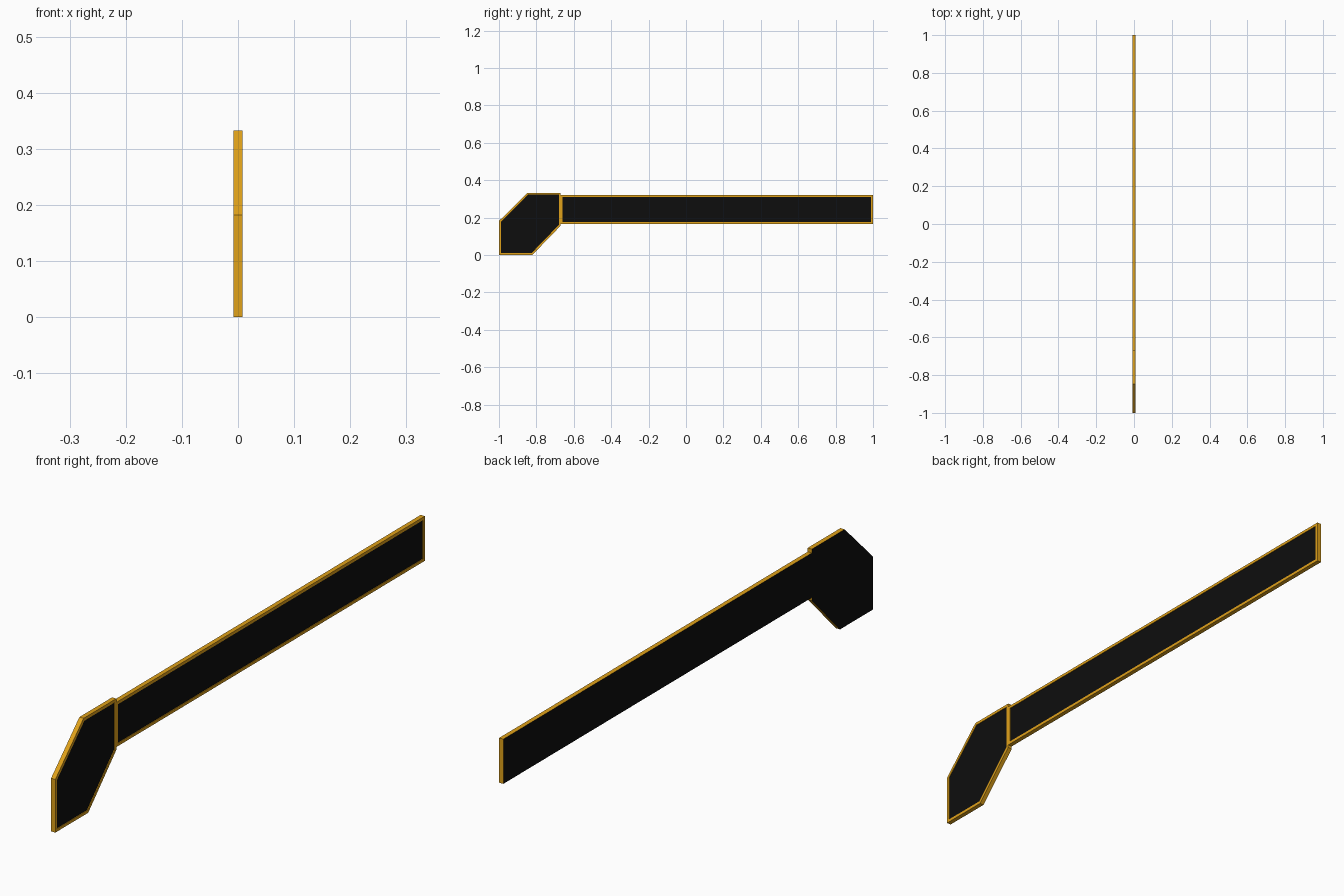
import bpy
import bmesh

if "Cube" in bpy.data.objects:
    bpy.data.objects.remove(bpy.data.objects["Cube"])

HALF = 0.008      # half of the sign thickness
RIM = 0.010       # width of the raised border
RECESS = 0.002    # depth of the dark panel behind the border


def material(name, color):
    m = bpy.data.materials.new(name)
    m.diffuse_color = color
    m.use_nodes = True
    m.node_tree.nodes["Principled BSDF"].inputs["Base Color"].default_value = m.diffuse_color
    return m


gold = material("gold_trim", (0.75, 0.36, 0.01, 1))
black = material("black_panel", (0.004, 0.004, 0.004, 1))


def framed_panel(name, outline):
    """Thin slab from a (y, z) outline: gold rim, black back, recessed black face."""
    bm = bmesh.new()
    back = bm.faces.new([bm.verts.new((-HALF, y, z)) for y, z in outline])
    res = bmesh.ops.extrude_face_region(bm, geom=[back], use_keep_orig=True)
    top = [v for v in res["geom"] if isinstance(v, bmesh.types.BMVert)]
    bmesh.ops.translate(bm, verts=top, vec=(2 * HALF, 0, 0))
    bmesh.ops.recalc_face_normals(bm, faces=bm.faces[:])
    front = next(f for f in bm.faces if all(v.co.x > 0 for v in f.verts))
    # border, then a small step down to the panel
    bmesh.ops.inset_region(bm, faces=[front], thickness=RIM, use_even_offset=True)
    bmesh.ops.inset_region(bm, faces=[front], thickness=0.0002, use_even_offset=True)
    for v in front.verts:
        v.co.x -= RECESS
    front.material_index = 1
    for f in bm.faces:
        if all(v.co.x < 0 for v in f.verts):
            f.material_index = 1
    mesh = bpy.data.meshes.new(name)
    bm.to_mesh(mesh)
    bm.free()
    mesh.materials.append(gold)
    mesh.materials.append(black)
    obj = bpy.data.objects.new(name, mesh)
    bpy.context.collection.objects.link(obj)
    return obj


# Angled six-sided end piece
framed_panel("angled_end", [(-1, 0), (-0.822, 0), (-0.67, 0.157),
                            (-0.67, 0.333), (-0.847, 0.333), (-1, 0.182)])

# Long straight arm
framed_panel("long_arm", [(-0.67, 0.167), (1, 0.167), (1, 0.32), (-0.67, 0.32)])
